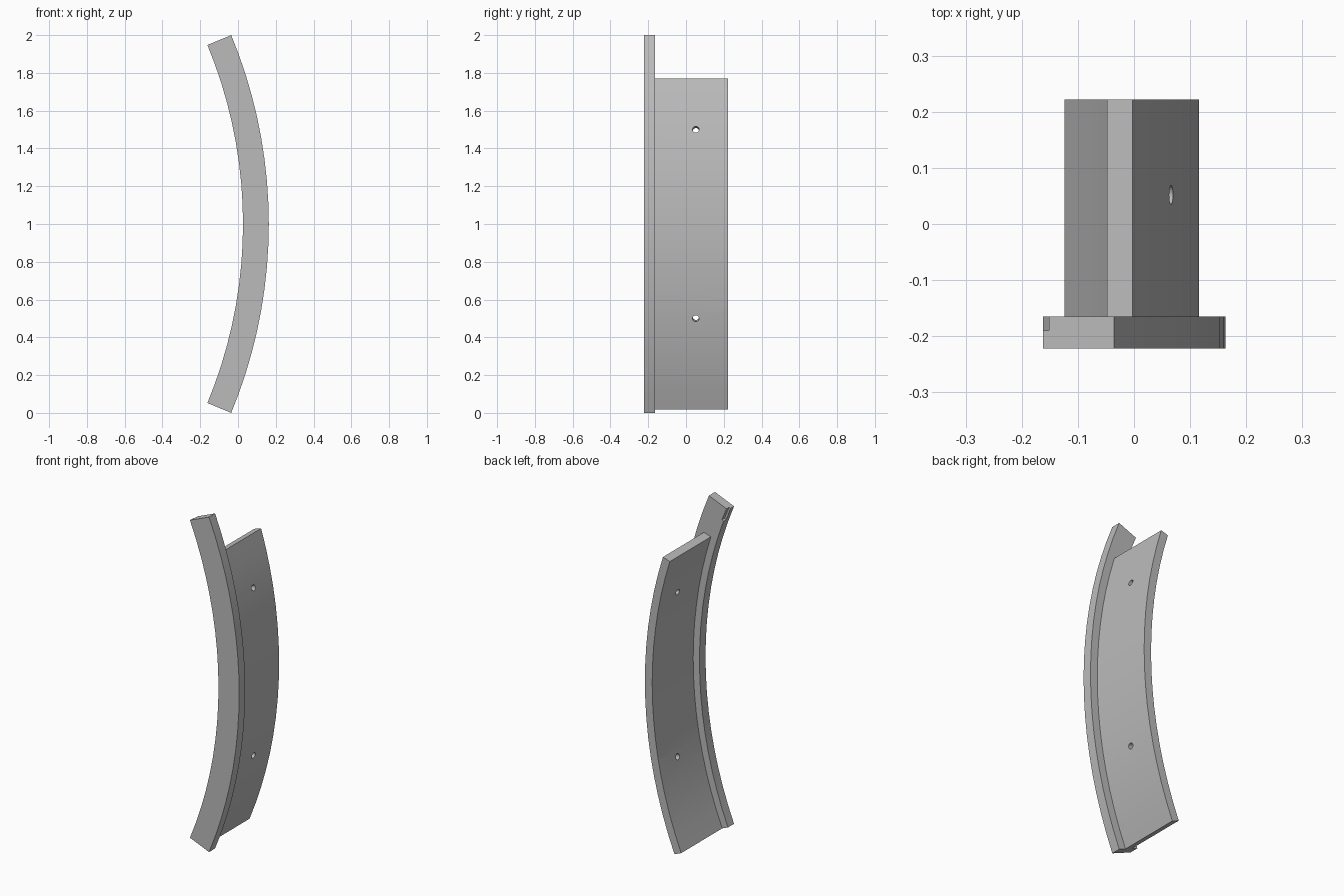
import bpy, bmesh
from math import radians, sin, cos
from mathutils import Matrix, Vector

cube = bpy.data.objects.get("Cube")
if cube:
    bpy.data.objects.remove(cube)

CENTRE_X, CENTRE_Z = -2.45, 1.0   # axis of the bend
STEP = 2.5                        # degrees per arc segment

grey = bpy.data.materials.new("plain_grey")
grey.use_nodes = True
grey.diffuse_color = (0.5, 0.5, 0.5, 1)
bsdf = next(n for n in grey.node_tree.nodes if n.type == 'BSDF_PRINCIPLED')
bsdf.inputs["Base Color"].default_value = grey.diffuse_color


def arc_point(radius, degrees, y):
    a = radians(degrees)
    return Vector((CENTRE_X + radius * cos(a), y, CENTRE_Z + radius * sin(a)))


def add_object(name, bm):
    bmesh.ops.recalc_face_normals(bm, faces=bm.faces)
    mesh = bpy.data.meshes.new(name)
    bm.to_mesh(mesh)
    bm.free()
    mesh.materials.append(grey)
    obj = bpy.data.objects.new(name, mesh)
    bpy.context.collection.objects.link(obj)
    return obj


def curved_bar(name, r_in, r_out, y0, y1, start, end):
    """Rectangular section swept along an arc about the bend axis."""
    bm = bmesh.new()
    section = [(r_in, y0), (r_out, y0), (r_out, y1), (r_in, y1)]
    count = round((end - start) / STEP)
    rings = [[bm.verts.new(arc_point(r, start + i * STEP, y)) for r, y in section]
             for i in range(count + 1)]
    for a, b in zip(rings, rings[1:]):
        for k in range(4):
            n = (k + 1) % 4
            bm.faces.new((a[k], a[n], b[n], b[k]))
    bm.faces.new(rings[0])
    bm.faces.new(rings[-1])
    return add_object(name, bm)


def cut(target, cutter):
    cutter.hide_render = True
    cutter.hide_viewport = True
    mod = target.modifiers.new(cutter.name, 'BOOLEAN')
    mod.operation = 'DIFFERENCE'
    mod.solver = 'EXACT'
    mod.object = cutter


def radial_frame(radius, degrees, y):
    """Frame whose local x points away from the bend axis."""
    return Matrix.Translation(arc_point(radius, degrees, y)) @ Matrix.Rotation(-radians(degrees), 4, 'Y')


# Front rim and the shorter plate behind it
rim = curved_bar("front_rim", 2.4765, 2.613, -0.222, -0.165, -22.5, 22.5)
plate = curved_bar("curved_plate", 2.518, 2.566, -0.18, 0.222, -22.5, 17.5)

# Two screw holes through the plate
for label, angle in (("upper", 11.25), ("lower", -11.25)):
    bm = bmesh.new()
    matrix = radial_frame(2.54, angle, 0.052) @ Matrix.Rotation(radians(90), 4, 'Y')
    bmesh.ops.create_cone(bm, cap_ends=True, segments=24, radius1=0.017,
                          radius2=0.017, depth=0.2, matrix=matrix)
    cut(plate, add_object(label + "_hole_cutter", bm))

# Small notch in the rim's inner back corner at the top
bm = bmesh.new()
bmesh.ops.create_cube(bm, size=1, matrix=radial_frame(2.4765, 22.5, -0.165)
                      @ Matrix.Diagonal((0.022, 0.05, 0.16, 1)))
cut(rim, add_object("notch_cutter", bm))

# Smooth arcs with crisp edges
bpy.ops.object.select_all(action='DESELECT')
for obj in (rim, plate):
    obj.select_set(True)
bpy.context.view_layer.objects.active = rim
bpy.ops.object.shade_smooth_by_angle(angle=radians(30))
